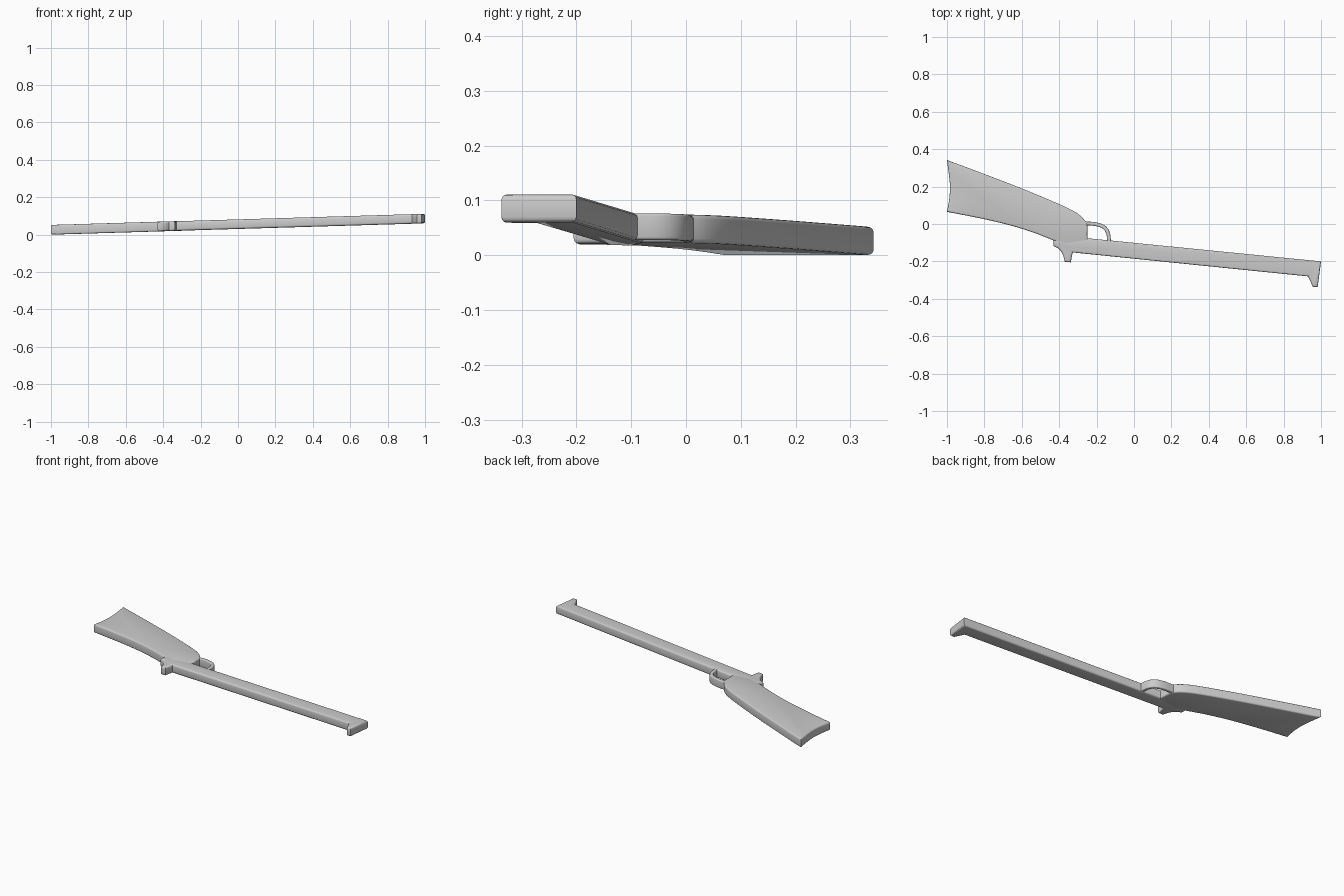
import bpy, bmesh
from mathutils import Vector

if "Cube" in bpy.data.objects:
    bpy.data.objects.remove(bpy.data.objects["Cube"])


def smooth(points, steps=6):
    """Catmull-Rom curve through an open list of points."""
    p = [Vector(q) for q in points]
    p = [p[0] * 2 - p[1]] + p + [p[-1] * 2 - p[-2]]
    out = []
    for i in range(1, len(p) - 2):
        a, b, c, d = p[i - 1:i + 3]
        for s in range(steps):
            t = s / steps
            out.append(0.5 * (2 * b + (c - a) * t + (2 * a - 5 * b + 4 * c - d) * t ** 2
                              + (3 * b - a - 3 * c + d) * t ** 3))
    return out + [p[-2]]


def slab(name, outline, half, bevel):
    """Extruded outline with rounded rims, sheared so it rises towards the muzzle."""
    bm = bmesh.new()
    base = bm.faces.new([bm.verts.new((q[0], q[1], -half)) for q in outline])
    ext = bmesh.ops.extrude_face_region(bm, geom=[base], use_keep_orig=True)
    bmesh.ops.translate(bm, vec=(0, 0, 2 * half),
                        verts=[g for g in ext["geom"] if isinstance(g, bmesh.types.BMVert)])
    bmesh.ops.recalc_face_normals(bm, faces=bm.faces[:])
    rims = [e for e in bm.edges if abs(e.verts[0].co.z - e.verts[1].co.z) < 1e-6]
    bmesh.ops.bevel(bm, geom=rims, offset=bevel, offset_type='OFFSET', segments=3,
                    profile=0.5, affect='EDGES', clamp_overlap=True)
    for v in bm.verts:
        v.co.z += 0.026 + 0.03 * (v.co.x + 1)
    mesh = bpy.data.meshes.new(name)
    bm.to_mesh(mesh)
    bm.free()
    ob = bpy.data.objects.new(name, mesh)
    bpy.context.collection.objects.link(ob)
    bpy.context.view_layer.objects.active = ob
    ob.select_set(True)
    bpy.ops.object.shade_smooth_by_angle(angle=0.6)
    ob.select_set(False)
    return ob


# Shoulder stock with hollow butt and curved wrist
butt = smooth([(-1, 0.065), (-0.987, 0.14), (-0.985, 0.22), (-1, 0.342)], 4)
comb = smooth([(-1, 0.342), (-0.8, 0.267), (-0.6, 0.19), (-0.42, 0.115), (-0.33, 0.073),
               (-0.28, 0.038), (-0.25, 0.0)], 4)
belly = smooth([(-0.43, -0.088), (-0.54, -0.045), (-0.67, -0.005), (-0.82, 0.03), (-1, 0.065)], 4)
slab("stock", butt[:-1] + comb + [(-0.247, -0.09), (-0.36, -0.105)] + belly[:-1], 0.026, 0.008)

# Receiver with hammer, barrel and front sight in one long profile
hammer = smooth([(-0.43, -0.118), (-0.40, -0.135), (-0.38, -0.165), (-0.37, -0.202)], 4)
sight = smooth([(0.93, -0.28), (0.942, -0.305), (0.957, -0.337)], 3)
slab("barrel", [(-0.43, -0.085)] + hammer + [(-0.338, -0.205), (-0.328, -0.152)] + sight
     + [(0.982, -0.337), (1.0, -0.2), (-0.25, -0.076), (-0.33, -0.05)], 0.0255, 0.01)

# Trigger guard: a bent ribbon as deep as the body
path = smooth([(-0.27, 0.004), (-0.21, 0.0), (-0.165, -0.014), (-0.14, -0.045), (-0.132, -0.1)], 5)
left, right = [], []
for i, p in enumerate(path):
    d = (path[min(i + 1, len(path) - 1)] - path[max(i - 1, 0)]).normalized()
    n = Vector((-d.y, d.x)) * 0.01
    left.append(p + n)
    right.append(p - n)
slab("trigger_guard", left + right[::-1], 0.024, 0.005)
